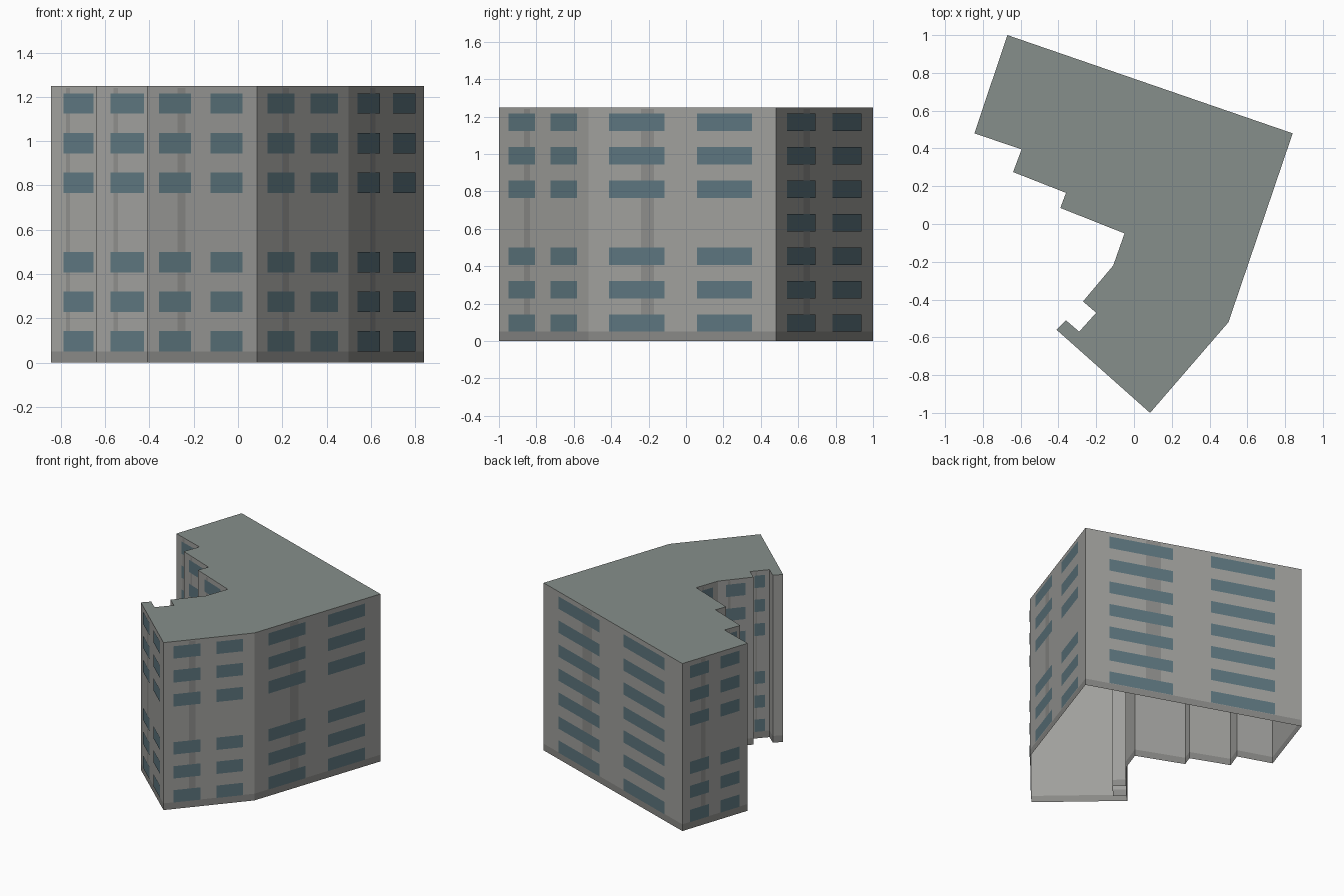
import bpy, bmesh
from mathutils import Vector

if "Cube" in bpy.data.objects:
    bpy.data.objects.remove(bpy.data.objects["Cube"])

H, BASE = 1.25, 0.05
# Footprint, counter-clockwise seen from above
PLAN = [Vector(p) for p in [
    (-0.67, 1.0), (-0.845, 0.48), (-0.595, 0.395), (-0.64, 0.275),
    (-0.36, 0.165), (-0.39, 0.085), (-0.05, -0.05), (-0.11, -0.22),
    (-0.27, -0.41), (-0.20, -0.47), (-0.29, -0.57), (-0.36, -0.51),
    (-0.41, -0.56), (0.085, -1.0), (0.50, -0.52), (0.84, 0.48)]]
WALLS = [(a, PLAN[(i + 1) % len(PLAN)]) for i, a in enumerate(PLAN)]


def material(name, color):
    m = bpy.data.materials.new(name)
    m.diffuse_color = (*color, 1)
    m.use_nodes = True
    m.node_tree.nodes["Principled BSDF"].inputs["Base Color"].default_value = m.diffuse_color
    return m


def build(name, faces, mat):
    """Object from a list of polygons given as corner points."""
    bm = bmesh.new()
    for f in faces:
        bm.faces.new([bm.verts.new(p) for p in f])
    bmesh.ops.remove_doubles(bm, verts=bm.verts, dist=1e-5)
    me = bpy.data.meshes.new(name)
    bm.to_mesh(me)
    bm.free()
    me.materials.append(mat)
    ob = bpy.data.objects.new(name, me)
    bpy.context.collection.objects.link(ob)


def panel(wall, u0, u1, z0, z1, out=0.0):
    """Rectangle on a wall; u runs left to right seen from outside."""
    a, b = wall
    d = b - a
    n = Vector((d.y, -d.x)).normalized() * out
    p, q = a + d * u0 + n, a + d * u1 + n
    return [(p.x, p.y, z0), (q.x, q.y, z0), (q.x, q.y, z1), (p.x, p.y, z1)]


# Shell: walls, dark plinth and flat roof (open underneath)
build("walls", [panel(w, 0, 1, BASE, H) for w in WALLS],
      material("wall_grey", (0.35, 0.35, 0.335)))
build("plinth", [panel(w, 0, 1, 0, BASE) for w in WALLS],
      material("plinth_grey", (0.25, 0.25, 0.24)))
build("roof", [[(p.x, p.y, H) for p in PLAN]],
      material("roof_grey", (0.24, 0.275, 0.26)))

# Windows and vertical stain strips on every wall wide enough
windows, strips = [], []
for i, w in enumerate(WALLS):
    length = (w[1] - w[0]).length
    if length < 0.12:
        continue
    columns = [(0.11, 0.405), (0.58, 0.875)] if length > 0.45 else [(0.23, 0.77)]
    is_back = i == len(WALLS) - 1
    for row in range(7):
        if row == 3 and not is_back:
            continue  # blank storey
        z = 0.05 + 0.179 * row
        windows += [panel(w, u0, u1, z, z + 0.092, 0.003) for u0, u1 in columns]
    strips.append(panel(w, 0.28, 0.35, BASE, 1.24, 0.0015))

build("windows", windows, material("window_blue", (0.11, 0.18, 0.21)))
build("strips", strips, material("strip_grey", (0.27, 0.27, 0.26)))
